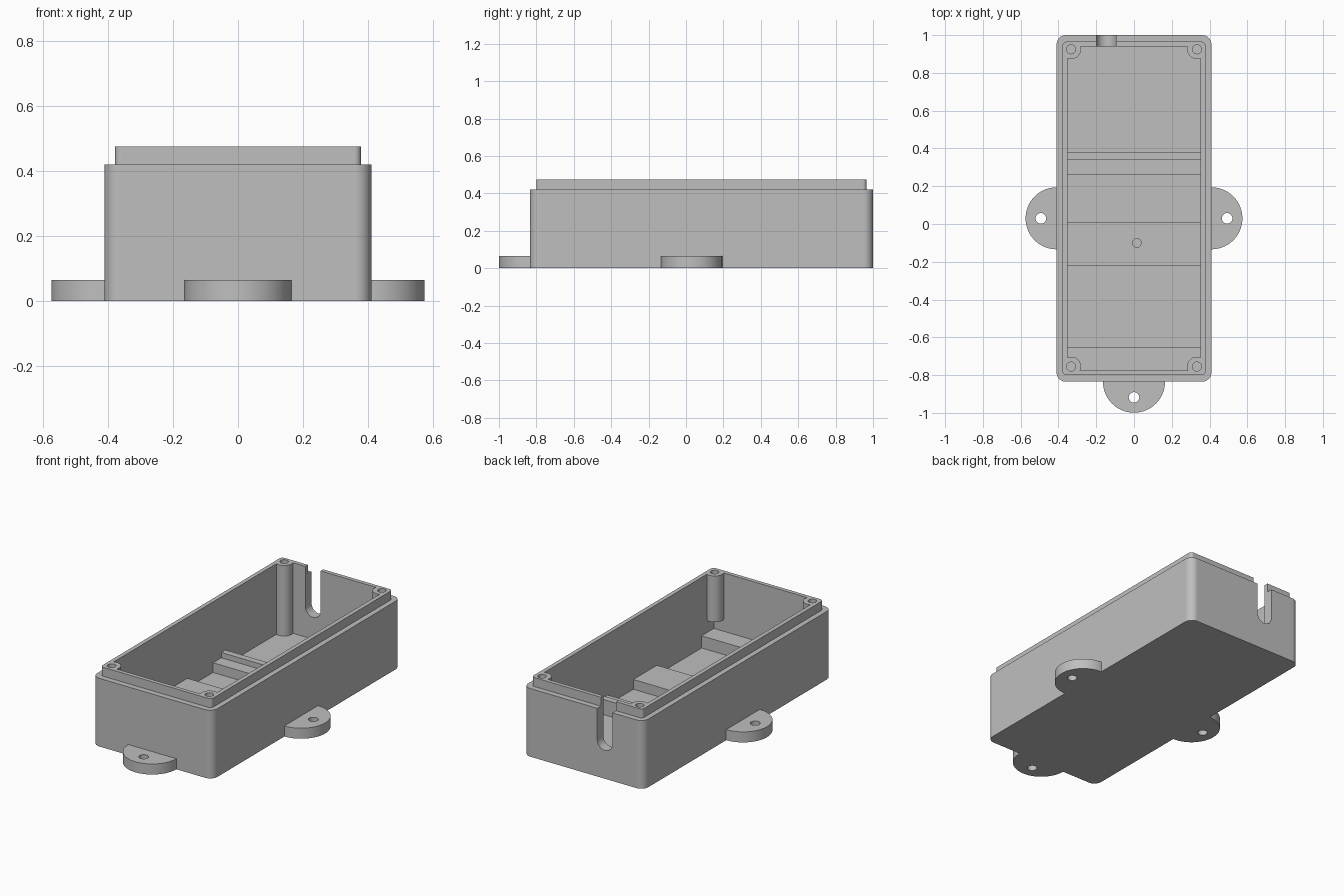
import bpy
import bmesh
from math import sin, cos, pi, radians

if "Cube" in bpy.data.objects:
    bpy.data.objects.remove(bpy.data.objects["Cube"], do_unlink=True)

# Single plastic colour
grey = bpy.data.materials.new("grey plastic")
grey.use_nodes = True
colour = (0.52, 0.52, 0.52, 1)
grey.diffuse_color = colour
grey.node_tree.nodes["Principled BSDF"].inputs["Base Color"].default_value = colour


def arc(cx, cy, r, start, sweep, steps):
    angles = [start + sweep * i / steps for i in range(steps + 1)]
    return [(cx + r * cos(a), cy + r * sin(a)) for a in angles]


def disc(cx, cy, r, steps=48):
    return arc(cx, cy, r, 0, 2 * pi, steps)[:-1]


def rectangle(x, y0, y1, r=0):
    """Outline centred on x = 0, with optional rounded corners."""
    if not r:
        return [(x, y0), (x, y1), (-x, y1), (-x, y0)]
    corners = [(x - r, y1 - r), (r - x, y1 - r), (r - x, y0 + r), (x - r, y0 + r)]
    return [p for i, c in enumerate(corners) for p in arc(*c, r, i * pi / 2, pi / 2, 10)]


def prism(name, outline, lo, hi, along_y=False):
    """Extrude an outline along z, or an x-z outline along y."""
    bm = bmesh.new()
    place = (lambda u, v, w: (u, w, v)) if along_y else (lambda u, v, w: (u, v, w))
    rings = [[bm.verts.new(place(u, v, w)) for u, v in outline] for w in (lo, hi)]
    for ring in rings:
        bm.faces.new(ring)
    n = len(outline)
    for i in range(n):
        j = (i + 1) % n
        bm.faces.new((rings[0][i], rings[0][j], rings[1][j], rings[1][i]))
    bmesh.ops.recalc_face_normals(bm, faces=bm.faces)
    mesh = bpy.data.meshes.new(name)
    bm.to_mesh(mesh)
    bm.free()
    mesh.materials.append(grey)
    obj = bpy.data.objects.new(name, mesh)
    bpy.context.collection.objects.link(obj)
    return obj


def combine(target, tool, operation):
    """Apply a boolean and remove the tool."""
    mod = target.modifiers.new("boolean", "BOOLEAN")
    mod.operation, mod.object, mod.solver = operation, tool, "EXACT"
    graph = bpy.context.evaluated_depsgraph_get()
    graph.update()
    mesh = bpy.data.meshes.new_from_object(target.evaluated_get(graph))
    target.modifiers.remove(mod)
    target.data = mesh
    bpy.data.objects.remove(tool, do_unlink=True)


def finish(obj):
    bpy.ops.object.select_all(action="DESELECT")
    obj.select_set(True)
    bpy.context.view_layer.objects.active = obj
    bpy.ops.object.shade_smooth_by_angle(angle=radians(30))
    weighted = obj.modifiers.new("weighted normals", "WEIGHTED_NORMAL")
    weighted.keep_sharp = True


FRONT, BACK, SIDE = -0.835, 1.0, 0.41
FLOOR, RIM, TOP = 0.04, 0.42, 0.475
POST_X, POSTS_Y = 0.333, ((-0.755, 0.19), (0.925, -0.1))

# Outer block with the raised lip
box = prism("enclosure_box", rectangle(SIDE, FRONT, BACK, 0.05), 0, RIM)
lip = prism("lip", rectangle(0.378, FRONT + 0.035, BACK - 0.035, 0.02), 0.3, TOP)
combine(box, lip, "UNION")

# Hollow, leaving floor steps and screw posts standing
cavity = prism("cavity", rectangle(0.352, -0.775, 0.94), FLOOR, 0.6)
for y0, y1, height in ((-0.9, -0.655, 0.115), (-0.22, 0.01, 0.1),
                       (0.26, 0.36, 0.1), (0.34, 0.38, 0.133)):
    combine(cavity, prism("floor_step", rectangle(0.45, y0, y1), -0.1, height), "DIFFERENCE")
for side in (-1, 1):
    for y, bottom in POSTS_Y:
        post = prism("post", disc(side * POST_X, y, 0.052), bottom, 0.7)
        combine(cavity, post, "DIFFERENCE")
combine(box, cavity, "DIFFERENCE")

# Screw holes in the posts and the small floor hole
for side in (-1, 1):
    for y, _ in POSTS_Y:
        hole = prism("screw_hole", disc(side * POST_X, y, 0.024, 32), 0.25, 0.7)
        combine(box, hole, "DIFFERENCE")
combine(box, prism("floor_hole", disc(0.015, -0.1, 0.023, 32), 0.03, 0.2), "DIFFERENCE")

# Round-bottomed cable slot in the back wall
slot_x, slot_r = -0.147, 0.052
slot_outline = arc(slot_x, 0.227, slot_r, pi, pi, 24)
slot_outline += [(slot_x + slot_r, 0.65), (slot_x - slot_r, 0.65)]
combine(box, prism("cable_slot", slot_outline, 0.9, 1.1, along_y=True), "DIFFERENCE")
finish(box)

# Half-round mounting tabs with through holes
for name, x, y, facing in (("left_mounting_tab", SIDE, 0.03, 0),
                           ("right_mounting_tab", -SIDE, 0.03, pi),
                           ("front_mounting_tab", 0, FRONT, -pi / 2)):
    tab = prism(name, arc(x, y, 0.164, facing - pi / 2, pi, 40), 0, 0.065)
    hole = disc(x + 0.083 * cos(facing), y + 0.083 * sin(facing), 0.028, 32)
    combine(tab, prism("tab_hole", hole, -0.1, 0.2), "DIFFERENCE")
    finish(tab)
